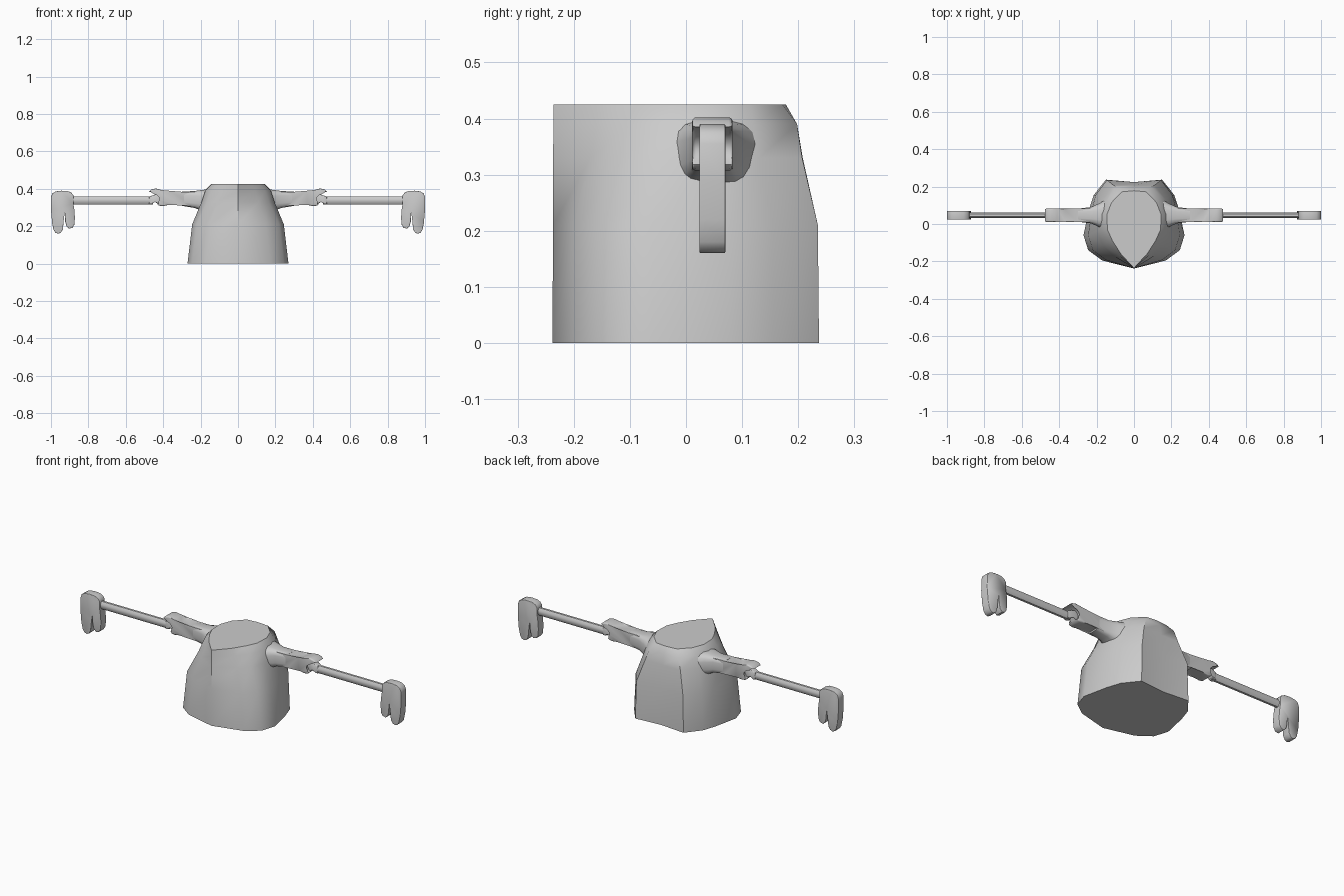
import bpy, bmesh, math

if "Cube" in bpy.data.objects:
    bpy.data.objects.remove(bpy.data.objects["Cube"])

ARM_Y = 0.047


def finish(name, bm, angle=40):
    bmesh.ops.recalc_face_normals(bm, faces=bm.faces)
    me = bpy.data.meshes.new(name)
    bm.to_mesh(me)
    bm.free()
    ob = bpy.data.objects.new(name, me)
    bpy.context.collection.objects.link(ob)
    bpy.ops.object.select_all(action='DESELECT')
    ob.select_set(True)
    bpy.context.view_layer.objects.active = ob
    bpy.ops.object.shade_smooth_by_angle(angle=math.radians(angle))
    return ob


def mirror(ob):
    ob.modifiers.new("mirror", 'MIRROR')
    return ob


def loft(name, rings, angle=40):
    bm = bmesh.new()
    loops = [[bm.verts.new(p) for p in r] for r in rings]
    n = len(loops[0])
    for a, b in zip(loops, loops[1:]):
        for i in range(n):
            j = (i + 1) % n
            bm.faces.new((a[i], a[j], b[j], b[i]))
    bm.faces.new(loops[0])
    bm.faces.new(loops[-1])
    return finish(name, bm, angle)


def plate(name, outline, half, bevel):
    # x/z outline given thickness along y, with rounded rims
    bm = bmesh.new()
    n = len(outline)
    front = [bm.verts.new((x, ARM_Y - half, z)) for x, z in outline]
    back = [bm.verts.new((x, ARM_Y + half, z)) for x, z in outline]
    bm.faces.new(front)
    bm.faces.new(back)
    for i in range(n):
        j = (i + 1) % n
        bm.faces.new((front[i], front[j], back[j], back[i]))
    rims = [e for e in bm.edges
            if abs(e.verts[0].co.y - e.verts[1].co.y) < 1e-5]
    bmesh.ops.bevel(bm, geom=rims, offset=bevel, segments=3, profile=0.5,
                    affect='EDGES', clamp_overlap=True)
    return mirror(finish(name, bm, 50))


def x_ring(x, z, ry, rz, n=8, power=1.0):
    pts = []
    for i in range(n):
        a = math.tau * (i + 0.5) / n
        c, s = math.cos(a), math.sin(a)
        pts.append((x, ARM_Y + ry * math.copysign(abs(c) ** power, c),
                    z + rz * math.copysign(abs(s) ** power, s)))
    return pts


# torso: half rings from front to back at rising heights
levels = [
    (0.0, [(0, -.238), (.17, -.195), (.245, -.14), (.27, -.06),
           (.24, .08), (.215, .155), (.15, .237), (0, .224)]),
    (.21, [(0, -.237), (.15, -.193), (.22, -.14), (.245, -.06),
           (.225, .08), (.205, .155), (.145, .235), (0, .224)]),
    (.33, [(0, -.237), (.11, -.17), (.165, -.115), (.195, -.04),
           (.195, .06), (.17, .13), (.11, .207), (0, .208)]),
    (.39, [(0, -.236), (.09, -.16), (.145, -.10), (.175, -.03),
           (.178, .05), (.15, .12), (.09, .198), (0, .198)]),
    (.425, [(0, -.236), (.07, -.16), (.115, -.09), (.142, -.03),
            (.145, .05), (.12, .115), (.065, .172), (0, .178)]),
]
rings = []
for z, half in levels:
    full = half + [(-x, y) for x, y in half[-2:0:-1]]
    rings.append([(x, y, z) for x, y in full])
loft("torso", rings, 45)

# flared shoulders blending into the torso
mirror(loft("shoulder", [
    x_ring(.14, .325, .09, .075, 16, .7),
    x_ring(.19, .337, .062, .058, 16, .6),
    x_ring(.23, .343, .044, .046, 16, .5),
    x_ring(.30, .347, .035, .038, 16, .4)], 60))

# upper arms ending in an open jaw
plate("upper_arm", [
    (.15, .385), (.30, .384), (.37, .383), (.41, .394), (.44, .402),
    (.465, .396), (.477, .385), (.455, .382), (.43, .372), (.415, .357),
    (.413, .342), (.42, .328), (.432, .318), (.425, .311), (.405, .307),
    (.37, .314), (.30, .318), (.24, .308), (.15, .285)], .036, .010)

# elbow knuckle seated in the jaw
plate("elbow", [
    (.405, .345), (.41, .365), (.43, .374), (.455, .366), (.475, .357),
    (.475, .318), (.46, .317), (.444, .338), (.43, .318), (.41, .328)],
    .017, .005)

# thin forearm rods
mirror(loft("forearm", [x_ring(.455, .338, .016, .023),
                        x_ring(.90, .338, .016, .023)], 50))

# two-fingered hands
plate("hand", [
    (.880, .365), (.890, .379), (.91, .388), (.945, .390), (.975, .386),
    (.993, .375), (1.0, .355), (1.0, .29), (.994, .22), (.986, .180),
    (.975, .165), (.960, .160), (.946, .167), (.936, .185), (.931, .24),
    (.928, .275), (.924, .275), (.924, .225), (.917, .200), (.903, .187),
    (.885, .192), (.875, .208), (.872, .245), (.875, .29), (.880, .32)],
    .023, .014)
